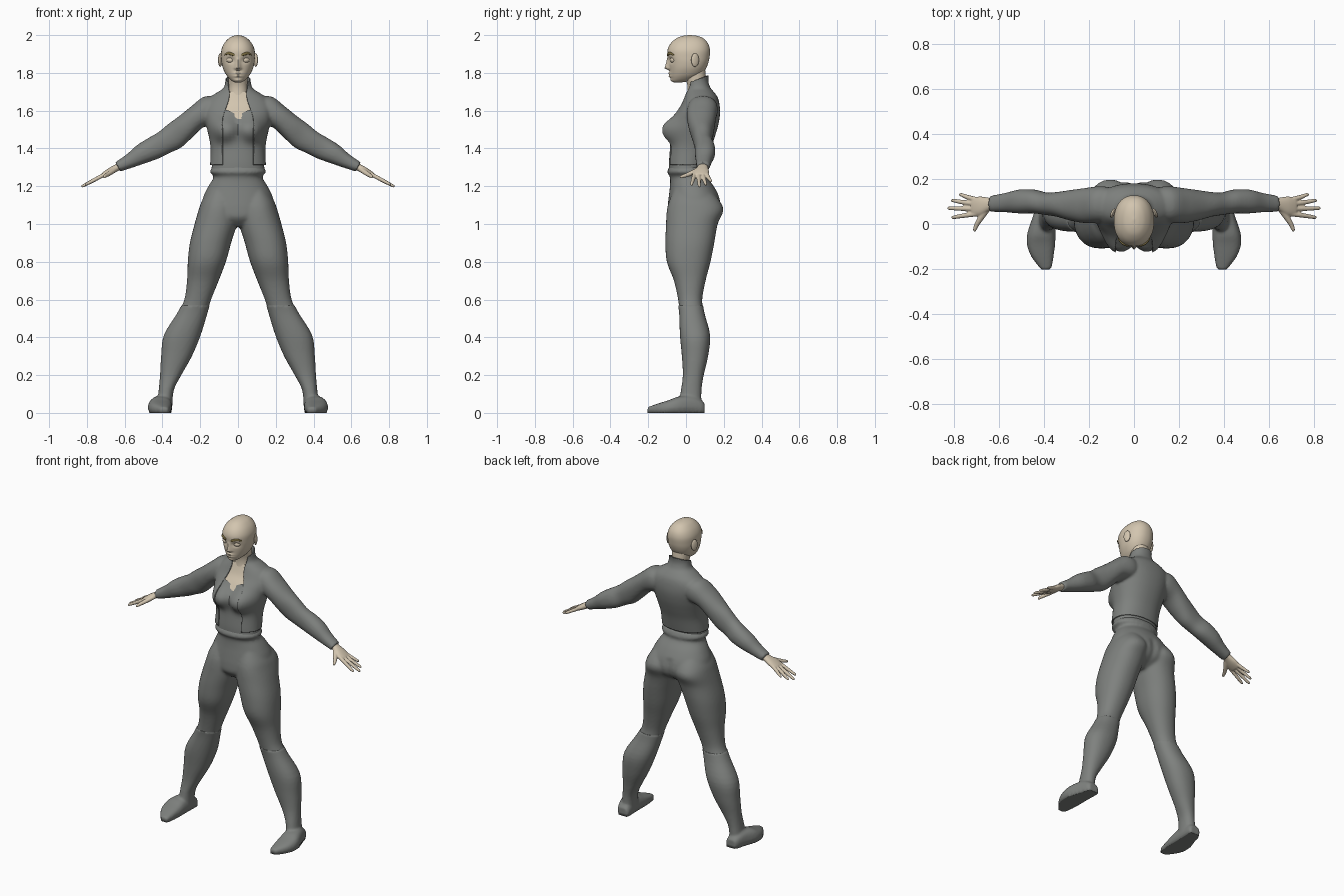
import bpy, bmesh
from math import sin, cos, pi, exp
from mathutils import Vector, Matrix

if "Cube" in bpy.data.objects:
    bpy.data.objects.remove(bpy.data.objects["Cube"])

X, Y, Z = Vector((1, 0, 0)), Vector((0, 1, 0)), Vector((0, 0, 1))
ARM_UP = Vector((.5, 0, .866))


def material(name, rgb):
    m = bpy.data.materials.new(name)
    m.diffuse_color = (*rgb, 1)
    m.use_nodes = True
    m.node_tree.nodes["Principled BSDF"].inputs["Base Color"].default_value = m.diffuse_color
    return m


SKIN = material("skin", (.65, .56, .43))
BROW = material("brow", (.22, .17, .06))
CLOTH = material("cloth", (.21, .22, .21))


def spline(st, sub):
    """Resample stations with a Catmull-Rom curve."""
    out = []
    for i in range(len(st) - 1):
        a, b, c, d = (st[max(0, min(len(st) - 1, i + k))] for k in (-1, 0, 1, 2))
        for j in range(sub):
            t = j / sub
            out.append([.5 * (2*q + (r-p)*t + (2*p-5*q+4*r-s)*t*t + (3*q-p-3*r+s)*t**3)
                        for p, q, r, s in zip(a, b, c, d)])
    return out + [list(st[-1])]


def loft(bm, st, u=X, v=Y, n=32, sub=4, p=2.2, deform=None, both=False, caps=True):
    """Loft superellipse rings; station = centre x, y, z and two radii."""
    for side in ((1, -1) if both else (1,)):
        rings = []
        for cx, cy, cz, ru, rv in spline(st, sub):
            ring = []
            for k in range(n):
                a = 2 * pi * k / n
                c, s = cos(a), sin(a)
                c = abs(c) ** (2 / p) * (1 if c > 0 else -1)
                s = abs(s) ** (2 / p) * (1 if s > 0 else -1)
                co = Vector((cx, cy, cz)) + u * (ru * c) + v * (rv * s)
                if deform:
                    deform(co)
                co.x *= side
                ring.append(bm.verts.new(co))
            rings.append(ring)
        for r0, r1 in zip(rings, rings[1:]):
            for k in range(n):
                bm.faces.new((r0[k], r0[k-1], r1[k-1], r1[k]))
        if caps:
            bm.faces.new(rings[0])
            bm.faces.new(rings[-1])


def stack(rows, g=0):
    """Rows of z, x0, x1, y0, y1 to stations, grown by g."""
    return [((a+b)/2, (c+d)/2, z, (b-a)/2 + g, (d-c)/2 + g) for z, a, b, c, d in rows]


def sym(rows):
    return [(z, -h, h, a, b) for z, h, a, b in rows]


def make(name, bm, mat=CLOTH, voxel=0, smooth=3):
    bmesh.ops.recalc_face_normals(bm, faces=bm.faces[:])
    me = bpy.data.meshes.new(name)
    bm.to_mesh(me)
    bm.free()
    ob = bpy.data.objects.new(name, me)
    bpy.context.collection.objects.link(ob)
    bpy.ops.object.select_all(action='DESELECT')
    ob.select_set(True)
    bpy.context.view_layer.objects.active = ob
    me.materials.append(mat)
    if voxel:  # fuse overlapping lofts into one skin
        r = ob.modifiers.new("fuse", 'REMESH')
        r.mode, r.voxel_size = 'VOXEL', voxel
        s = ob.modifiers.new("relax", 'SMOOTH')
        s.iterations = smooth
        for m in ("fuse", "relax"):
            bpy.ops.object.modifier_apply(modifier=m)
    bpy.ops.object.shade_smooth_by_angle(angle=.8)
    return ob


def bust(p):
    if p.y < .02:
        d = ((abs(p.x) - .075) / .066) ** 2 + ((p.z - 1.50) / .06) ** 2
        p.y -= .05 * exp(-d ** 1.5)


# Jacket: torso and sleeves fused, then opened at front, hem and collar
torso = [(1.29, .15, -.10, .105), (1.33, .147, -.10, .115), (1.40, .145, -.095, .132),
         (1.46, .154, -.093, .152), (1.52, .168, -.088, .17), (1.58, .18, -.065, .18),
         (1.63, .18, -.03, .178), (1.67, .15, -.012, .168), (1.70, .105, -.002, .147),
         (1.72, .077, .004, .13), (1.76, .067, .004, .118), (1.81, .072, -.002, .125)]
bm = bmesh.new()
loft(bm, stack(sym(torso)), n=48, deform=bust)
loft(bm, [(.08, .09, 1.635, .045, .06), (.14, .088, 1.608, .077, .08), (.215, .082, 1.568, .064, .078),
          (.28, .083, 1.512, .067, .068), (.335, .087, 1.467, .071, .056), (.39, .09, 1.432, .063, .05),
          (.445, .1, 1.402, .061, .053), (.51, .1, 1.37, .053, .053), (.57, .095, 1.335, .039, .043),
          (.637, .09, 1.302, .028, .036)], u=ARM_UP, both=True)
jacket = make("jacket", bm, voxel=.008, smooth=4)


def opening(z):
    t = max(0, min(1, (z - 1.54) / .15))
    return .083 - .038 * t * t * (3 - 2 * t) + .012 * max(0, (z - 1.69) / .08)


bm = bmesh.new()
bm.from_mesh(jacket.data)


def cut(co, no, outer=False):
    """Slice the trunk only, leaving the forearms whole."""
    faces = [f for f in bm.faces if abs(f.calc_center_median().x) < (.3 if outer else 9)]
    geom = set(faces)
    for f in faces:
        geom.update(f.verts, f.edges)
    bmesh.ops.bisect_plane(bm, geom=list(geom), plane_co=co, plane_no=no, clear_outer=outer)


cut((0, 0, 1.313), (0, 0, -1), True)
cut((0, .06, 1.765), (0, -.35, 1), True)
for v in bm.verts:
    v.co.x /= opening(v.co.z)
cut((1, 0, 0), X)
cut((-1, 0, 0), X)
front = [f for f in bm.faces if abs(f.calc_center_median().x) < 1 and f.calc_center_median().y < .05]
bmesh.ops.delete(bm, geom=front, context='FACES')
for v in bm.verts:
    v.co.x *= opening(v.co.z)
bm.to_mesh(jacket.data)
bm.free()
thick = jacket.modifiers.new("thickness", 'SOLIDIFY')
thick.thickness, thick.offset = .006, -1

# Fitted top and the skin of the chest and neck beneath the jacket
def neckline(p):
    bust(p)
    if p.z > 1.55:
        p.z += (p.z - 1.55) / .04 * (min(abs(p.x), .06) * .5 - .014)


bm = bmesh.new()
loft(bm, stack(sym(torso[:5] + [(1.59, .175, -.058, .178)]), -.010), n=48, deform=neckline, caps=False)
make("fitted_top", bm)
bm = bmesh.new()
loft(bm, stack(sym(torso[3:9]), -.014), n=48, deform=bust)
make("chest", bm, SKIN)
bm = bmesh.new()
loft(bm, stack(sym([(1.62, .075, -.01, .13), (1.68, .056, .006, .118), (1.73, .05, .008, .105),
                    (1.78, .052, -.005, .105), (1.83, .055, -.01, .1)])))
make("neck", bm, SKIN)

# Trousers: pelvis and thighs fused
def cleft(p):
    if p.y > .08 and p.z < 1.15:
        p.y -= .01 * exp(-(p.x / .02) ** 2)


bm = bmesh.new()
loft(bm, stack(sym([(1.308, .130, -.085, .10), (1.275, .150, -.10, .114), (1.25, .128, -.085, .11),
                    (1.20, .157, -.085, .147), (1.14, .185, -.092, .178), (1.08, .19, -.098, .187),
                    (1.03, .15, -.094, .165), (.985, .06, -.05, .10)])), n=48, deform=cleft)
loft(bm, stack([(1.18, .03, .155, -.065, .13), (1.12, .008, .192, -.09, .18), (1.07, .002, .21, -.102, .198),
                (1.0, .006, .23, -.106, .168), (.9, .036, .255, -.109, .15), (.8, .064, .266, -.102, .13),
                (.7, .102, .27, -.064, .104), (.6, .142, .284, -.042, .086), (.53, .164, .318, -.034, .094)]),
     both=True)
make("trousers", bm, voxel=.008, smooth=8)


# Boots: shank and foot fused, foot spread towards a flat sole
def spread(p):
    p.x = .41 + (p.x - .41) * (1.15 - 3.5 * max(0, min(p.z, .1)))


bm = bmesh.new()
loft(bm, stack([(.57, .152, .297, -.04, .089), (.52, .166, .325, -.034, .098), (.41, .2, .391, -.03, .126),
                (.3, .246, .405, -.02, .115), (.2, .302, .411, -.015, .092), (.12, .342, .418, -.025, .08),
                (.03, .35, .43, -.04, .08)], .002), both=True)
loft(bm, [(.39, .098, .025, .03, .025), (.392, .08, .034, .04, .034), (.40, .03, .045, .05, .045),
          (.411, -.04, .043, .061, .043), (.413, -.09, .034, .06, .034), (.408, -.14, .026, .048, .026),
          (.396, -.187, .018, .028, .018), (.394, -.203, .015, .017, .015)],
     v=Z, p=2.8, both=True, deform=spread)
boots = make("boots", bm, voxel=.008)
for v in boots.data.vertices:
    if v.co.z < .014:
        v.co.z = 0

# Hands: palm, fingers and thumb fused
bm = bmesh.new()
loft(bm, [(.61, .09, 1.313, .02, .026), (.64, .088, 1.299, .019, .028), (.68, .08, 1.277, .018, .042),
          (.71, .077, 1.26, .014, .042), (.72, .077, 1.255, .01, .038)], u=ARM_UP, both=True)
for y0, tx, ty in ((.108, .778, .130), (.088, .812, .104), (.067, .829, .070), (.045, .811, .030)):
    loft(bm, [(x, y, 1.30 - .53 * (x - .635), r, r) for x, y, r in
              ((.695, y0, .011), ((.7 + tx) / 2, (y0 + ty) / 2, .0105), (tx - .01, ty, .008), (tx, ty, .004))],
         u=ARM_UP, n=12, p=2, both=True)
loft(bm, [(.652, .068, 1.288, .014, .016), (.678, .03, 1.27, .013, .014), (.697, 0, 1.258, .011, .011),
          (.708, -.026, 1.25, .008, .008), (.71, -.033, 1.248, .004, .004)],
     u=ARM_UP, v=Vector((.8, .4, -.45)), n=12, p=2, both=True)
make("hands", bm, SKIN, voxel=.004, smooth=2)


# Head with sculpted nose, eye sockets, lips and chin
def face(p):
    if p.y > 0:
        return
    x, z = abs(p.x), p.z
    ridge = max(0, min(1, (1.885 - z) / .06)) if z > 1.824 else max(0, 1 - (1.824 - z) / .014)
    p.y -= .026 * ridge * exp(-(x / (.008 + .007 * ridge)) ** 2)
    p.y += .012 * exp(-((x - .04) / .021) ** 2 - ((z - 1.868) / .015) ** 2)
    lips = exp(-((z - 1.798) / .006) ** 2) + exp(-((z - 1.783) / .007) ** 2)
    p.y -= .009 * lips * exp(-(x / .022) ** 2)
    p.y -= .004 * exp(-(x / .02) ** 2 - ((z - 1.763) / .008) ** 2)


bm = bmesh.new()
loft(bm, stack(sym([(1.75, .018, -.066, -.02), (1.757, .032, -.076, .02), (1.77, .047, -.08, .05),
                    (1.79, .063, -.084, .083), (1.82, .078, -.087, .104), (1.85, .086, -.091, .117),
                    (1.88, .089, -.097, .124), (1.92, .088, -.098, .127), (1.955, .074, -.082, .117),
                    (1.982, .05, -.052, .093), (1.995, .026, -.02, .063), (2.0, .004, .016, .024)])),
     n=96, sub=6, deform=face)
make("head", bm, SKIN)


def balls(name, co, scale, tilt=0):
    bm = bmesh.new()
    for s in (1, -1):
        m = Matrix.Translation((co[0] * s, co[1], co[2])) @ Matrix.Rotation(tilt * s, 4, 'Z')
        bmesh.ops.create_uvsphere(bm, u_segments=24, v_segments=16, radius=1,
                                  matrix=m @ Matrix.Diagonal((*scale, 1)))
    make(name, bm, SKIN)


balls("eyes", (.04, -.066, 1.868), (.022, .018, .016), .25)
balls("ears", (.094, .048, 1.868), (.009, .022, .036), .4)

# Eyebrows follow the brow curve
bm = bmesh.new()
loft(bm, [(.018, -.098, 1.894, .003, .006), (.032, -.095, 1.899, .005, .008), (.052, -.085, 1.904, .006, .007),
          (.072, -.065, 1.895, .004, .003)], u=Y, v=Z, n=12, both=True)
make("eyebrows", bm, BROW)
